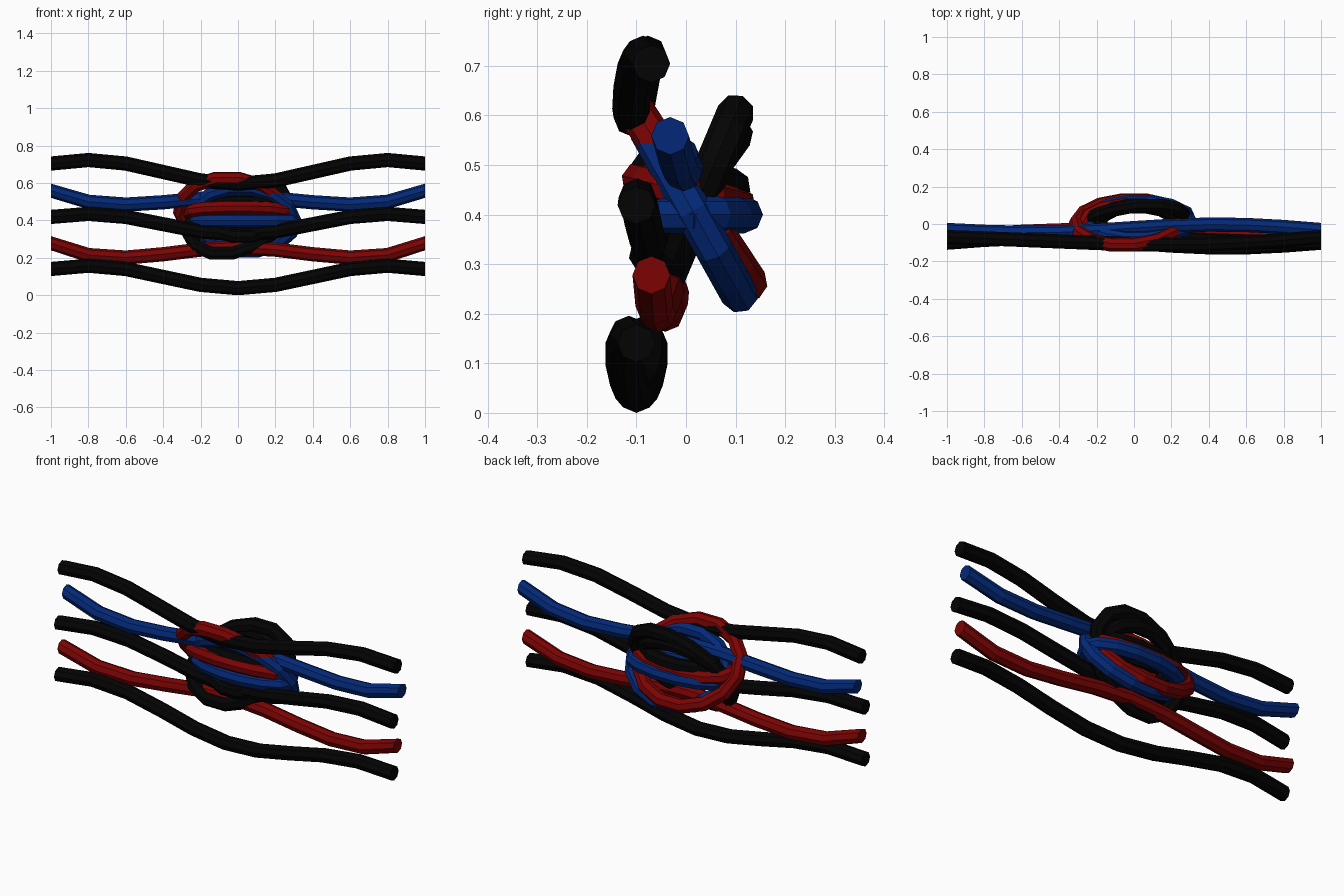
import bpy, bmesh
from math import sin, cos, pi, tau
from mathutils import Vector

cube = bpy.data.objects.get("Cube")
if cube:
    bpy.data.objects.remove(cube)

RADIUS = 0.038
SIDES = 8


def material(name, rgb):
    mat = bpy.data.materials.new(name)
    mat.use_nodes = True
    colour = (*rgb, 1)
    mat.diffuse_color = colour
    bsdf = next(n for n in mat.node_tree.nodes if n.type == 'BSDF_PRINCIPLED')
    bsdf.inputs["Base Color"].default_value = colour
    bsdf.inputs["Roughness"].default_value = 0.6
    return mat


black = material("black rubber", (0.001, 0.001, 0.001))
red = material("red rubber", (0.2, 0.001, 0.001))
blue = material("blue rubber", (0.001, 0.022, 0.19))


def tube(name, mat, points, normal, closed):
    """Faceted tube along a path that lies near the plane of the normal."""
    bm = bmesh.new()
    count = len(points)
    rings = []
    for i, p in enumerate(points):
        if closed:
            tangent = points[(i + 1) % count] - points[i - 1]
        elif i in (0, count - 1):
            tangent = Vector((1, 0, 0))
        else:
            tangent = points[i + 1] - points[i - 1]
        across = tangent.cross(normal).normalized()
        other = across.cross(tangent).normalized()
        angles = [tau * k / SIDES for k in range(SIDES)]
        rings.append([bm.verts.new(p + RADIUS * (across * cos(a) + other * sin(a)))
                      for a in angles])
    for i in range(count if closed else count - 1):
        a, b = rings[i], rings[(i + 1) % count]
        for k in range(SIDES):
            j = (k + 1) % SIDES
            bm.faces.new((a[k], a[j], b[j], b[k]))
    if not closed:
        bm.faces.new(rings[0])
        bm.faces.new(rings[-1])
    bmesh.ops.recalc_face_normals(bm, faces=bm.faces)
    mesh = bpy.data.meshes.new(name)
    bm.to_mesh(mesh)
    bm.free()
    mesh.materials.append(mat)
    bpy.context.collection.objects.link(bpy.data.objects.new(name, mesh))


def cable(name, mat, y, bulge, skew, z, wave, lift=0):
    """Long wavy cable: bulge and wave are symmetric, skew is not."""
    points = []
    for i in range(-5, 6):
        x = i / 5
        points.append(Vector((x,
                              y + bulge * cos(pi * x / 2) - skew * sin(pi * x),
                              z + wave * cos(tau * x / 1.6) + lift * x ** 4)))
    tube(name, mat, points, Vector((0, 1, 0)), False)


def loop(name, mat, centre, half_width, lean, segments=14):
    """Oval loop: lean is the vector from the centre to its upper edge."""
    centre, lean = Vector(centre), Vector(lean)
    wide = Vector((half_width, 0, 0))
    points = [centre + wide * cos(tau * i / segments) + lean * sin(tau * i / segments)
              for i in range(segments)]
    tube(name, mat, points, wide.cross(lean).normalized(), True)


# Long cables, top to bottom
cable("top_black_cable", black, -0.07, -0.038, 0.008, 0.659, -0.064)
cable("blue_cable", blue, -0.032, 0.01, -0.022, 0.495, 0.03, 0.085)
cable("middle_black_cable", black, -0.1, 0.035, 0.015, 0.38, -0.055)
cable("red_cable", red, -0.07, 0.035, 0.008, 0.217, 0.038, 0.088)
cable("bottom_black_cable", black, -0.1, 0, 0.026, 0.098, -0.06)

# Tangled loops in the middle
loop("red_leaning_loop", red, (-0.03, 0.008, 0.443), 0.28, (-0.03, -0.122, 0.185))
loop("red_flat_loop", red, (0, 0.005, 0.445), 0.27, (0, -0.1, 0.025))
loop("blue_leaning_loop", blue, (0.03, 0.015, 0.405), 0.27, (-0.02, -0.095, 0.17))
loop("blue_flat_loop", blue, (0.03, 0.015, 0.4), 0.27, (0, -0.105, 0))
loop("black_leaning_loop", black, (0, 0.02, 0.415), 0.25, (0.09, 0.082, 0.195))
loop("black_inner_loop", black, (0.02, 0.01, 0.44), 0.21, (0, 0.09, 0.125))
loop("black_flat_loop", black, (0.02, 0.01, 0.475), 0.2, (0, -0.085, 0.02))
